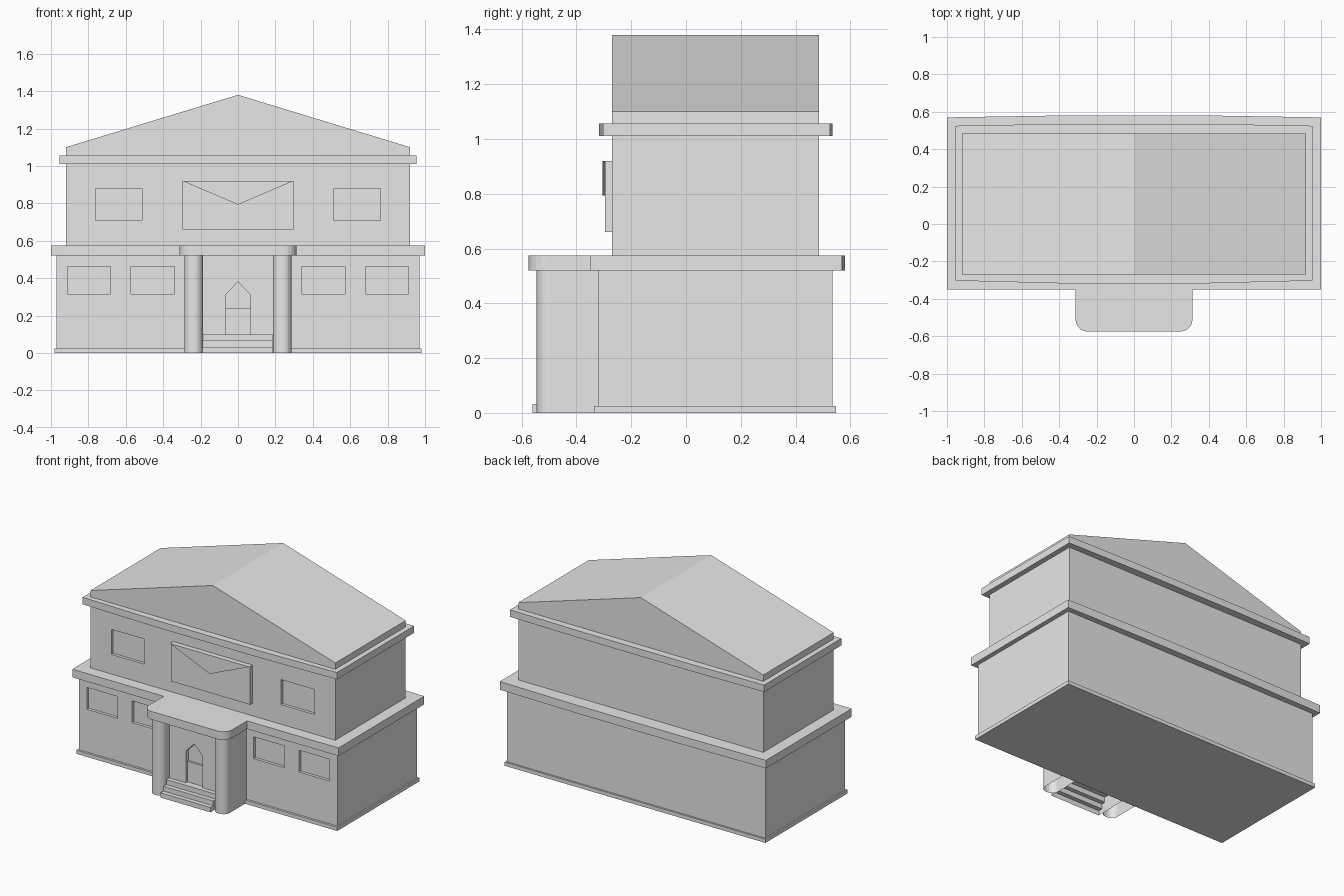
import bpy, bmesh
from math import sin, cos, pi
from mathutils import Vector

cube = bpy.data.objects.get("Cube")
if cube:
    bpy.data.objects.remove(cube)

GREY = (0.8, 0.8, 0.8, 1)
stone = bpy.data.materials.new("plain_grey")
stone.diffuse_color = GREY
stone.use_nodes = True
stone.node_tree.nodes["Principled BSDF"].inputs["Base Color"].default_value = GREY

DOWN, BACK = Vector((0, 0, -1)), Vector((0, 1, 0))
PLACE = {"x": lambda p, q, t: (t, p, q),
         "y": lambda p, q, t: (p, t, q),
         "z": lambda p, q, t: (p, q, t)}


def prism(name, outline, axis, start, end, open_sides=()):
    """Extrude a 2D outline along an axis; faces towards open_sides are left out."""
    bm = bmesh.new()
    rings = [[bm.verts.new(PLACE[axis](p, q, t)) for p, q in outline] for t in (start, end)]
    bm.faces.new(rings[0])
    bm.faces.new(rings[1])
    n = len(outline)
    for i in range(n):
        j = (i + 1) % n
        bm.faces.new((rings[0][i], rings[0][j], rings[1][j], rings[1][i]))
    bmesh.ops.recalc_face_normals(bm, faces=bm.faces)
    gone = [f for f in bm.faces if any(f.normal.dot(d) > 0.9 for d in open_sides)]
    bmesh.ops.delete(bm, geom=gone, context="FACES")
    mesh = bpy.data.meshes.new(name)
    bm.to_mesh(mesh)
    bm.free()
    mesh.materials.append(stone)
    obj = bpy.data.objects.new(name, mesh)
    bpy.context.collection.objects.link(obj)
    return obj


def box(name, x0, x1, y0, y1, z0, z1):
    return prism(name, [(x0, y0), (x1, y0), (x1, y1), (x0, y1)], "z", z0, z1)


def rounded_front(x0, x1, front, back, r, steps=5):
    """Outline from back left round two rounded front corners to back right."""
    pts = [(x0, back)]
    for cx, a0 in ((x0 + r, pi), (x1 - r, 1.5 * pi)):
        for i in range(steps + 1):
            a = a0 + i / steps * pi / 2
            pts.append((cx + r * cos(a), front + r + r * sin(a)))
    return pts + [(x1, back)]


def cut(wall, openings, y):
    """Sink shallow rectangular windows into a wall, mirrored left and right."""
    for x0, x1, z0, z1 in openings:
        for a, b in ((x0, x1), (-x1, -x0)):
            cutter = box("window_cutter", a, b, y - 0.1, y + 0.02, z0, z1)
            cutter.hide_render = True
            mod = wall.modifiers.new("window", "BOOLEAN")
            mod.operation = "DIFFERENCE"
            mod.solver = "EXACT"
            mod.object = cutter
            bpy.context.view_layer.objects.active = wall
            bpy.ops.object.modifier_apply(modifier=mod.name)
            bpy.data.objects.remove(cutter)


# Storeys with sunken windows
lower = box("lower_storey", -0.97, 0.97, -0.32, 0.535, 0, 0.53)
cut(lower, [(0.34, 0.572, 0.315, 0.463), (0.682, 0.912, 0.315, 0.463)], -0.32)
upper = box("upper_storey", -0.92, 0.92, -0.27, 0.485, 0.56, 1.02)
cut(upper, [(0.512, 0.763, 0.708, 0.878)], -0.27)
box("base_trim", -0.98, 0.98, -0.335, 0.547, 0, 0.025)

# Lower cornice, carried forward as the porch roof
porch_edge = rounded_front(-0.313, 0.313, -0.575, -0.35, 0.065)
prism("lower_cornice", [(-1, 0.57), (-1, -0.35)] + porch_edge +
      [(1, -0.35), (1, 0.57), (0.4, 0.58), (-0.4, 0.58)], "z", 0.52, 0.575)

# Upper cornice, slightly bowed at front and back
prism("upper_cornice", [(-0.955, -0.303), (-0.4, -0.317), (0.4, -0.317), (0.955, -0.303),
                        (0.955, 0.525), (0.4, 0.535), (-0.4, 0.535), (-0.955, 0.525)],
      "z", 1.01, 1.057)

# Gabled roof
prism("roof", [(-0.92, 1.05), (0.92, 1.05), (0.92, 1.1), (0, 1.38), (-0.92, 1.1)],
      "y", -0.27, 0.485)

# Porch pillars
for side, x0, x1 in (("right", -0.287, -0.187), ("left", 0.187, 0.287)):
    prism(side + "_porch_pillar", rounded_front(x0, x1, -0.545, -0.31, 0.045),
          "z", 0, 0.53, [DOWN])

# Entrance wall with a pointed doorway
prism("entrance_wall", [(-0.2, 0.1), (-0.063, 0.1), (-0.063, 0.315), (0, 0.38), (0.063, 0.315),
                        (0.063, 0.1), (0.2, 0.1), (0.2, 0.53), (-0.2, 0.53)], "y", -0.47, -0.44)
box("doorway_back", -0.2, 0.2, -0.44, -0.31, 0.1, 0.53)
box("door", -0.063, 0.063, -0.453, -0.435, 0.1, 0.24)

# Entrance steps, open underneath
prism("entrance_steps", [(-0.56, 0), (-0.56, 0.033), (-0.53, 0.033), (-0.53, 0.066),
                         (-0.5, 0.066), (-0.5, 0.1), (-0.43, 0.1), (-0.43, 0)],
      "x", -0.19, 0.185, [DOWN, BACK])

# Wall panel with a folded flap
box("wall_panel", -0.298, 0.298, -0.295, -0.26, 0.66, 0.92)
prism("panel_flap", [(-0.298, 0.92), (0, 0.793), (0.298, 0.92)], "y", -0.305, -0.29)
